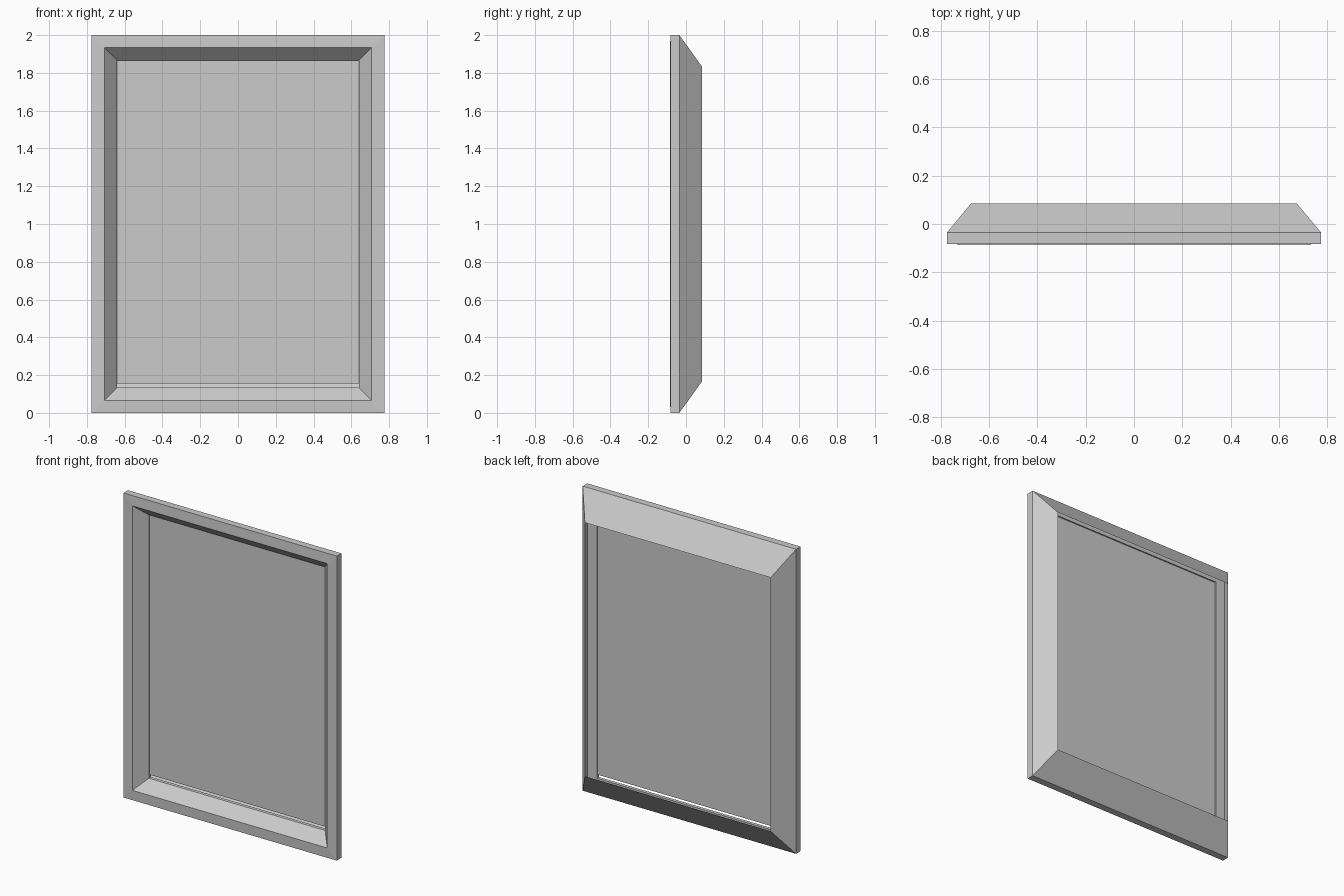
import bpy
import bmesh

old = bpy.data.objects.get("Cube")
if old:
    bpy.data.objects.remove(old, do_unlink=True)

HEIGHT = 2.0

grey = bpy.data.materials.new("plain grey")
grey.use_nodes = True
colour = (0.6, 0.6, 0.6, 1)
grey.diffuse_color = colour
grey.node_tree.nodes["Principled BSDF"].inputs["Base Color"].default_value = colour


def finish(name, bm):
    bmesh.ops.recalc_face_normals(bm, faces=bm.faces[:])
    mesh = bpy.data.meshes.new(name)
    bm.to_mesh(mesh)
    bm.free()
    mesh.materials.append(grey)
    obj = bpy.data.objects.new(name, mesh)
    bpy.context.collection.objects.link(obj)
    return obj


def rectangle(bm, half_width, margin, y):
    corners = [(-half_width, margin), (half_width, margin),
               (half_width, HEIGHT - margin), (-half_width, HEIGHT - margin)]
    return [bm.verts.new((x, y, z)) for x, z in corners]


# Mitred frame: a closed cross-section of (half width, top/bottom margin, depth)
profile = [
    (0.775, 0.0, -0.035),    # outer edge, rear
    (0.775, 0.0, -0.082),    # outer edge, front
    (0.708, 0.066, -0.085),  # start of the front bevel
    (0.64, 0.135, -0.011),   # end of the front bevel
    (0.64, 0.135, 0.011),    # opening, rear
    (0.708, 0.066, 0.011),   # rebate behind the opening
    (0.675, 0.167, 0.085),   # sharp rear lip
]
bm = bmesh.new()
rings = [rectangle(bm, *point) for point in profile]
for a, b in zip(rings, rings[1:] + rings[:1]):
    for i in range(4):
        j = (i + 1) % 4
        bm.faces.new((a[i], a[j], b[j], b[i]))
finish("frame", bm)

# Thin centre panel, leaving a narrow slot along the bottom
bm = bmesh.new()
bmesh.ops.create_cube(bm, size=1)
low, high = 0.155, 1.865
bmesh.ops.scale(bm, verts=bm.verts, vec=(1.28, 0.004, high - low))
bmesh.ops.translate(bm, verts=bm.verts, vec=(0, 0, (low + high) / 2))
finish("panel", bm)
